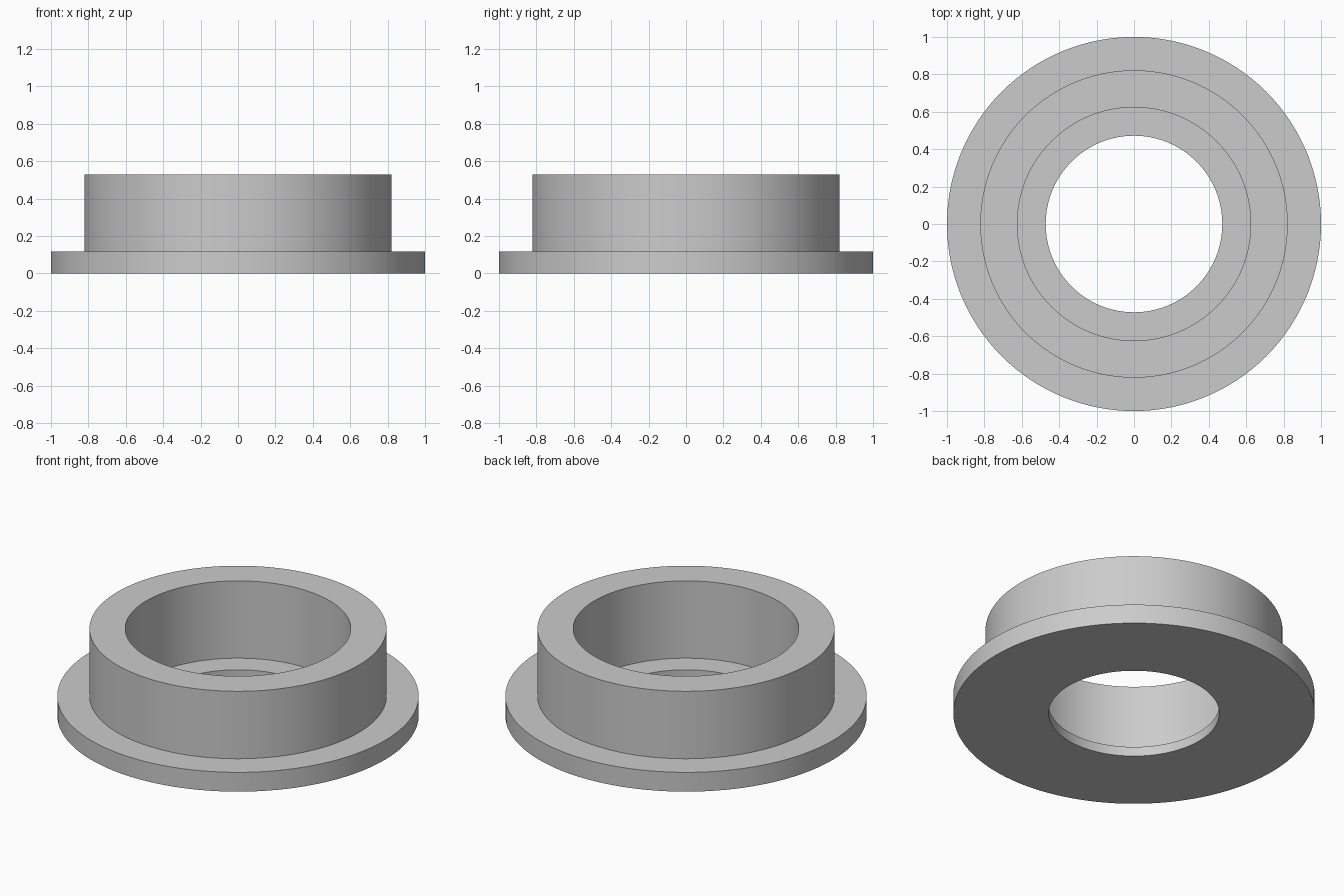
import bpy
import bmesh
import math
from mathutils import Matrix, Vector

cube = bpy.data.objects.get("Cube")
if cube:
    bpy.data.objects.remove(cube, do_unlink=True)

# Plain grey material
grey = bpy.data.materials.new("grey")
grey.use_nodes = True
colour = (0.6, 0.6, 0.6, 1.0)
grey.diffuse_color = colour
grey.node_tree.nodes["Principled BSDF"].inputs["Base Color"].default_value = colour

# Main dimensions
FLANGE_R, BARREL_R, BORE_R, HOLE_R = 1.0, 0.822, 0.624, 0.472
HEIGHT, FLANGE_H, LEDGE_H = 0.53, 0.118, 0.058


def lathe(name, profile, segments=128):
    """Revolve a closed (radius, height) profile around z."""
    bm = bmesh.new()
    rings = []
    for i in range(segments):
        turn = Matrix.Rotation(math.tau * i / segments, 3, "Z")
        rings.append([bm.verts.new(turn @ Vector((r, 0, z))) for r, z in profile])
    n = len(profile)
    for i, ring in enumerate(rings):
        after = rings[(i + 1) % segments]
        for j in range(n):
            k = (j + 1) % n
            bm.faces.new((ring[j], after[j], after[k], ring[k]))
    bmesh.ops.recalc_face_normals(bm, faces=bm.faces)
    mesh = bpy.data.meshes.new(name)
    bm.to_mesh(mesh)
    bm.free()
    mesh.materials.append(grey)
    obj = bpy.data.objects.new(name, mesh)
    bpy.context.collection.objects.link(obj)
    bpy.ops.object.select_all(action="DESELECT")
    obj.select_set(True)
    bpy.context.view_layer.objects.active = obj
    bpy.ops.object.shade_smooth_by_angle(angle=math.radians(30))
    return obj


# Flanged bushing: base flange, barrel, counterbore and through hole
lathe("flanged_bushing", [
    (HOLE_R, 0), (FLANGE_R, 0),
    (FLANGE_R, FLANGE_H), (BARREL_R, FLANGE_H),
    (BARREL_R, HEIGHT), (BORE_R, HEIGHT),
    (BORE_R, LEDGE_H), (HOLE_R, LEDGE_H),
])
